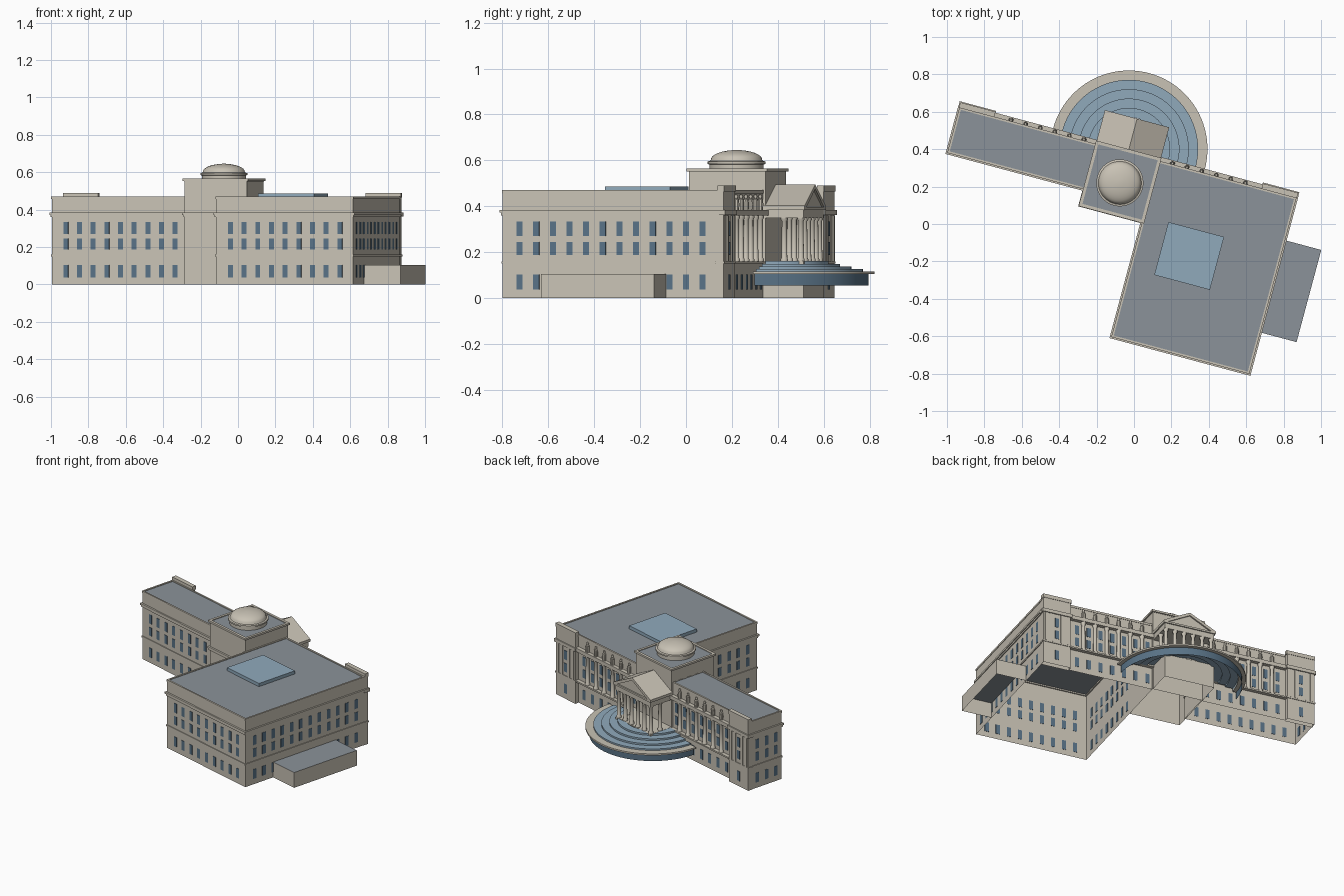
import bpy, bmesh, math
from mathutils import Matrix

if "Cube" in bpy.data.objects:
    bpy.data.objects.remove(bpy.data.objects["Cube"])

# Local frame: x along the colonnade (0 = dome axis), y towards the entrance
M = Matrix.Rotation(math.radians(-15), 4, 'Z') @ Matrix.Translation((-0.13, 0, 0))


def mat(name, c):
    m = bpy.data.materials.new(name)
    m.diffuse_color = (*c, 1)
    m.use_nodes = True
    m.node_tree.nodes["Principled BSDF"].inputs["Base Color"].default_value = m.diffuse_color
    return m


STONE = mat("stone", (0.58, 0.54, 0.46))
ROOF = mat("roof_grey", (0.26, 0.29, 0.32))
PANE = mat("window_glass", (0.10, 0.17, 0.24))
GLASS = mat("light_glass", (0.28, 0.40, 0.50))


def finish(name, bm, mats, smooth=False):
    me = bpy.data.meshes.new(name)
    bm.transform(M)
    bm.to_mesh(me)
    bm.free()
    ob = bpy.data.objects.new(name, me)
    bpy.context.collection.objects.link(ob)
    for m in mats:
        me.materials.append(m)
    if smooth:
        bpy.ops.object.select_all(action='DESELECT')
        ob.select_set(True)
        bpy.context.view_layer.objects.active = ob
        bpy.ops.object.shade_smooth_by_angle(angle=math.radians(35))
    return ob


def add_box(bm, b, open_bottom=False, roof=False):
    x0, x1, y0, y1, z0, z1 = b
    mx = Matrix.Translation(((x0 + x1) / 2, (y0 + y1) / 2, (z0 + z1) / 2)) @ \
        Matrix.Diagonal((x1 - x0, y1 - y0, z1 - z0, 1))
    vs = bmesh.ops.create_cube(bm, size=1, matrix=mx)['verts']
    bm.normal_update()
    for f in {f for v in vs for f in v.link_faces}:
        if roof and f.normal.z > 0.9:
            f.material_index = 1
        if open_bottom and f.normal.z < -0.9:
            bm.faces.remove(f)


def boxes(name, bs, mats=(STONE,), **kw):
    bm = bmesh.new()
    for b in bs:
        add_box(bm, b, **kw)
    return finish(name, bm, mats)


def ring(x0, x1, y0, y1, z0, z1, out, inn=0.0):
    """Four bars round a rectangle: cornices, ledges and parapets."""
    X0, X1, Y0, Y1 = x0 - out, x1 + out, y0 - out, y1 + out
    a0, a1, b0, b1 = x0 + inn, x1 - inn, y0 + inn, y1 - inn
    return [(X0, X1, Y0, b0, z0, z1), (X0, X1, b1, Y1, z0, z1),
            (X0, a0, b0, b1, z0, z1), (a1, X1, b0, b1, z0, z1)]


def lathe(name, profile, centres, m, segs=16, sweep=360, smooth=True):
    bm = bmesh.new()
    full = sweep == 360
    n = segs if full else segs + 1
    for cx, cy in centres:
        rows = []
        for r, z in profile:
            if r == 0:
                rows.append([bm.verts.new((cx, cy, z))] * n)
            else:
                rows.append([bm.verts.new((cx + r * math.cos(math.radians(sweep * i / segs)),
                                           cy + r * math.sin(math.radians(sweep * i / segs)), z))
                             for i in range(n)])
        for a, b in zip(rows, rows[1:]):
            for i in range(segs):
                j = (i + 1) % n
                q = list(dict.fromkeys((a[i], a[j], b[j], b[i])))
                bm.faces.new(q)
    return finish(name, bm, (m,), smooth)


# Main masses: open-bottomed shells with grey roofs
WING = (-0.93, -0.165, 0.112, 0.358)
HALL = (0.172, 0.93, -0.612, 0.358)
CORE = (-0.172, 0.172, 0.025, 0.37)
for name, r, top in (("left_wing", WING, 0.47), ("main_hall", HALL, 0.47), ("central_block", CORE, 0.565)):
    boxes(name, [(*r, 0, top - 0.005)], (STONE, ROOF), open_bottom=True, roof=True)
    boxes(name + "_parapet", ring(*r, top - 0.014, top, 0.003, 0.008))
    boxes(name + "_cornice", ring(*r, 0.36, 0.372, 0.006) + ring(*r, 0.372, 0.385, 0.011))
    if name != "central_block":
        boxes(name + "_base_ledge", ring(*r, 0.15, 0.16, 0.005))
boxes("central_block_crown", ring(*CORE, 0.552, 0.565, 0.009))
boxes("side_annex", [(0.93, 1.133, -0.385, 0.125, 0, 0.105)], (STONE, ROOF), open_bottom=True, roof=True)
boxes("skylight", [(0.305, 0.613, -0.235, 0.058, 0.46, 0.487)], (GLASS,))

# End pavilions with attic blocks
pav, att, pil = [], [], []
for s in (-1, 1):
    span = lambda a, b: (min(s * a, s * b), max(s * a, s * b))
    pav.append((*span(0.745, 0.932), 0.35, 0.385, 0, 0.47))
    att.append((*span(0.74, 0.935), 0.358, 0.388, 0.465, 0.49))
    att.append((*span(0.738, 0.94), 0.35, 0.393, 0.362, 0.385))
    att.append((*span(0.74, 0.937), 0.35, 0.389, 0.15, 0.16))
    for p in (0.765, 0.805, 0.872, 0.912):
        pil.append((*span(p - 0.01, p + 0.01), 0.38, 0.39, 0.16, 0.36))
boxes("end_pavilions", pav, open_bottom=True)
boxes("pavilion_trim", att)
boxes("pavilion_pilasters", pil)

# Windows in three rows on every wall
ROWS = ((0.038, 0.103), (0.187, 0.245), (0.27, 0.333))
W, T = 0.0135, 0.002
win = []
for z0, z1 in ROWS:
    for i in range(9):
        for c, y in ((-0.55, 0.112), (0.555, -0.612)):
            x = c + (i - 4) * 0.0757
            win.append((x - W, x + W, y - T, y + T, z0, z1))
    for i in range(12):
        y = -0.123 + (i - 5.5) * 0.075
        win.append((0.93 - T, 0.93 + T, y - W, y + W, z0, z1))
        if y < 0:
            win.append((0.172 - T, 0.172 + T, y - W, y + W, z0, z1))
    for i in range(3):
        y = 0.235 + (i - 1) * 0.075
        win.append((-0.93 - T, -0.93 + T, y - W, y + W, z0, z1))
    for s in (-1, 1):
        for i in range(7):
            x = s * (0.205 + i * 0.0807)
            win.append((x - W, x + W, 0.358 - T, 0.358 + T, z0, z1))
        x = s * 0.8385
        win.append((x - W, x + W, 0.385 - T, 0.385 + T, z0, z1))
boxes("windows", win, (PANE,))

# Colonnade of engaged columns, ledge and statues on the cornice
cols = [(s * (0.245 + i * 0.0807), 0.366) for s in (-1, 1) for i in range(6)]
lathe("engaged_columns", [(0.016, 0.16), (0.016, 0.17), (0.0125, 0.175), (0.011, 0.34),
                          (0.016, 0.35), (0.016, 0.36)], cols, STONE, 12)
boxes("colonnade_plinths", [(min(s * 0.17, s * 0.75), max(s * 0.17, s * 0.75), 0.355, 0.383, z0, z1)
                            for s in (-1, 1) for z0, z1 in ((0.15, 0.16), (0.36, 0.385))])
lathe("cornice_statues", [(0.012, 0.385), (0.013, 0.41), (0.011, 0.43), (0.005, 0.434),
                          (0.008, 0.442), (0.006, 0.45), (0, 0.453)], cols, STONE, 10)

# Entrance portico: base, columns, entablature and gabled roof
boxes("portico_base", [(-0.17, 0.17, 0.365, 0.54, 0, 0.162)], open_bottom=True)
front = [(-0.155 + i * 0.062, 0.525) for i in range(6)] + [(s * 0.155, 0.45) for s in (-1, 1)]
lathe("portico_columns", [(0.016, 0.162), (0.016, 0.17), (0.013, 0.175), (0.011, 0.335),
                          (0.016, 0.343), (0.016, 0.35)], front, STONE, 16)
boxes("portico_entablature", [(-0.17, 0.17, 0.365, 0.54, 0.35, 0.385),
                              (-0.178, 0.178, 0.365, 0.548, 0.385, 0.397)])
bm = bmesh.new()
for h, y1, w, zb, zt in ((0, 0.538, 0.165, 0.397, 0.482), (1, 0.548, 0.178, 0.397, 0.495)):
    outline = [(-w, zb), (0, zt), (w, zb)]
    if h:  # raking cornice band around the recessed gable
        outline = [(-w, zb), (-w, zb + 0.006), (0, zt), (w, zb + 0.006), (w, zb), (w - 0.03, zb), (0, zt - 0.02), (-w + 0.03, zb)]
    f = bm.faces.new([bm.verts.new((x, 0.365, z)) for x, z in outline])
    g = bmesh.ops.extrude_face_region(bm, geom=[f])['geom']
    bmesh.ops.translate(bm, vec=(0, y1 - 0.365, 0), verts=[e for e in g if isinstance(e, bmesh.types.BMVert)])
bmesh.ops.recalc_face_normals(bm, faces=bm.faces)
finish("portico_pediment", bm, (STONE,))

# Half-round stepped glass entrance canopy
steps = []
for i, r in enumerate((0.37, 0.32, 0.27, 0.22)):
    z = 0.115 + i * 0.0115
    steps += [(r, z), (r, z + 0.0115), (r - 0.05, z + 0.0115)]
lathe("glass_canopy", steps, [(0, 0.38)], GLASS, 48, 180)
lathe("canopy_wall", [(0.395, 0.055), (0.395, 0.105)], [(0, 0.38)], PANE, 48, 180)
lathe("canopy_rim", [(0.37, 0.105), (0.42, 0.105), (0.42, 0.116), (0.37, 0.116), (0.37, 0.105)],
      [(0, 0.38)], STONE, 48, 180)

# Dome on a low drum
dome = [(0.118, 0.56), (0.118, 0.582), (0.126, 0.585), (0.126, 0.595), (0.115, 0.598), (0.112, 0.603)]
dome += [(0.112 * math.cos(a), 0.603 + 0.042 * math.sin(a)) for a in (math.radians(11.25 * k) for k in range(1, 8))]
lathe("dome", dome + [(0, 0.646)], [(0, 0.193)], STONE, 40)
